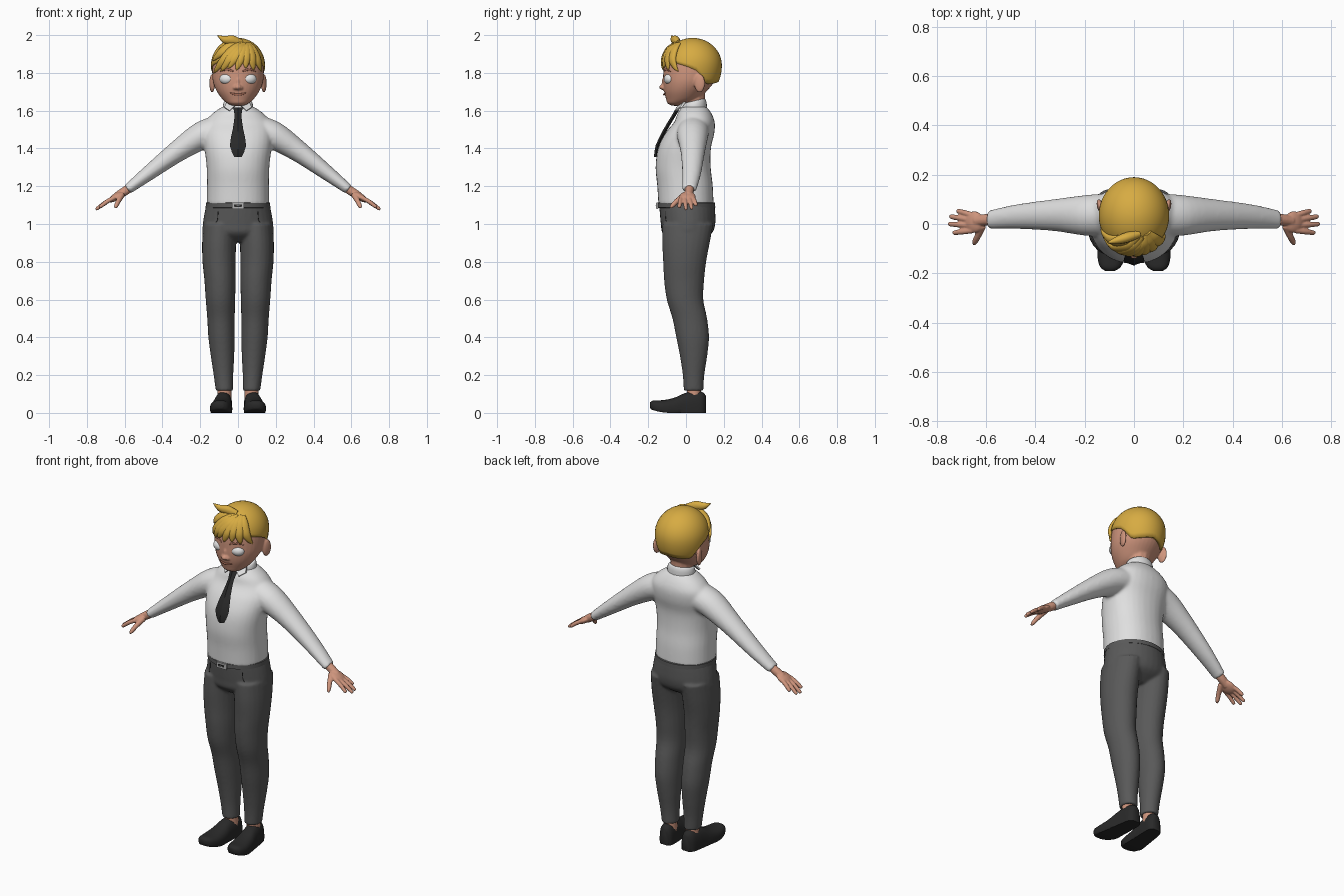
import bpy, bmesh, math
from mathutils import Vector, Matrix

if "Cube" in bpy.data.objects:
    bpy.data.objects.remove(bpy.data.objects["Cube"])

COLORS = {
    "white_shirt": (.74, .74, .74), "grey_cloth": (.10, .10, .10), "black_leather": (.022, .022, .022),
    "blond_hair": (.68, .41, .055), "skin": (.62, .30, .205), "eye_blue": (.10, .34, .68),
    "eye_white": (.85, .85, .85), "lip_brown": (.36, .14, .09), "sole_grey": (.12, .12, .12),
    "buckle_grey": (.45, .45, .45)}
MATS = {}
for key, rgb in COLORS.items():
    MATS[key] = bpy.data.materials.new(key)
    MATS[key].diffuse_color = (*rgb, 1)


def loft(bm, rings, n=24, steps=4, p=2.0):
    """Closed skin over rings (centre, u, v), smoothly interpolated."""
    flat = [[c for vec in r for c in vec] for r in rings]
    fine = []
    for i in range(len(flat) - 1):
        a, b, c, d = flat[max(i - 1, 0)], flat[i], flat[i + 1], flat[min(i + 2, len(flat) - 1)]
        for k in range(steps):
            t = k / steps
            fine.append([.5 * (2 * q + (r - o) * t + (2 * o - 5 * q + 4 * r - s) * t * t
                               + (3 * q - o - 3 * r + s) * t ** 3) for o, q, r, s in zip(a, b, c, d)])
    fine.append(flat[-1])
    loops = []
    for f in fine:
        c, u, v = Vector(f[:3]), Vector(f[3:6]), Vector(f[6:])
        loop = []
        for j in range(n):
            ca, sa = math.cos(2 * math.pi * j / n), math.sin(2 * math.pi * j / n)
            loop.append(bm.verts.new(c + u * math.copysign(abs(ca) ** (2 / p), ca)
                                     + v * math.copysign(abs(sa) ** (2 / p), sa)))
        loops.append(loop)
    faces = [bm.faces.new((A[j], A[(j + 1) % n], B[(j + 1) % n], B[j]))
             for A, B in zip(loops, loops[1:]) for j in range(n)]
    faces += [bm.faces.new(loops[0][::-1]), bm.faces.new(loops[-1])]
    bmesh.ops.recalc_face_normals(bm, faces=faces)


def level(x, y, z, rx, ry):
    return ((x, y, z), (rx, 0, 0), (0, ry, 0))


def tube(bm, pts, radii, ref=(0, 1, 0), flat=1.0, n=12, steps=4):
    pts, rings = [Vector(p) for p in pts], []
    for i, p in enumerate(pts):
        t = (pts[min(i + 1, len(pts) - 1)] - pts[max(i - 1, 0)]).normalized()
        u = t.cross(Vector(ref)).normalized()
        rings.append((p, u * radii[i], u.cross(t) * radii[i] * flat))
    loft(bm, rings, n, steps)


def ball(bm, c, r, rot=Matrix.Identity(4), seg=24):
    m = Matrix.Translation(c) @ rot @ Matrix.Diagonal((*r, 1))
    return bmesh.ops.create_uvsphere(bm, u_segments=seg, v_segments=seg // 2, radius=1, matrix=m)["verts"]


def finish(name, bm, *mats, voxel=0, smooth=5, angle=50):
    me = bpy.data.meshes.new(name)
    bm.to_mesh(me)
    bm.free()
    ob = bpy.data.objects.new(name, me)
    bpy.context.collection.objects.link(ob)
    if voxel:  # blend overlapping volumes into one skin
        mod = ob.modifiers.new("blend", 'REMESH')
        mod.mode, mod.voxel_size = 'VOXEL', voxel
        mod = ob.modifiers.new("soften", 'SMOOTH')
        mod.factor, mod.iterations = .5, smooth
        dg = bpy.context.evaluated_depsgraph_get()
        me = bpy.data.meshes.new_from_object(ob.evaluated_get(dg))
        ob.modifiers.clear()
        ob.data = me
    me.materials.clear()
    for m in mats:
        me.materials.append(MATS[m])
    bpy.ops.object.select_all(action='DESELECT')
    ob.select_set(True)
    bpy.context.view_layer.objects.active = ob
    bpy.ops.object.shade_smooth_by_angle(angle=math.radians(angle))
    return ob


# Shirt: torso and sleeves
bm = bmesh.new()
loft(bm, [level(0, *r) for r in [
    (0, 1.10, .165, .146), (-.005, 1.2, .164, .147), (-.015, 1.3, .166, .146), (-.008, 1.4, .177, .14),
    (.02, 1.48, .185, .13), (.045, 1.54, .172, .107), (.045, 1.585, .135, .09), (.045, 1.62, .085, .065)]],
    32, p=2.2)
for s in (1, -1):
    loft(bm, [((s * x, y, z), (0, ry, 0), (s * .57 * rv, 0, .82 * rv)) for x, y, z, ry, rv in [
        (.09, .04, 1.50, .085, .085), (.19, .035, 1.468, .083, .075), (.32, .036, 1.385, .065, .057),
        (.475, .03, 1.268, .05, .04), (.585, .018, 1.183, .038, .027)]])
finish("shirt", bm, "white_shirt", voxel=.009)

# Collar with two points
bm = bmesh.new()
loft(bm, [((0, .043, z), (r + .005, 0, 0), (0, r - .008, .012)) for z, r in
          [(1.60, .076), (1.63, .074), (1.648, .068), (1.652, .06)]], 28)
for s in (1, -1):
    tri = [(0, -.026, 1.638), (s * .06, .0, 1.645), (s * .072, -.022, 1.615), (s * .045, -.05, 1.597)]
    f = bm.faces.new([bm.verts.new(p) for p in tri])
    top = bmesh.ops.extrude_face_region(bm, geom=[f])["geom"]
    bmesh.ops.translate(bm, vec=(0, -.01, .004), verts=[g for g in top if isinstance(g, bmesh.types.BMVert)])
bmesh.ops.recalc_face_normals(bm, faces=bm.faces)
finish("collar", bm, "white_shirt")

# Tie
bm = bmesh.new()
loft(bm, [((0, y, z), (w, 0, 0), (0, .011, 0)) for z, w, y in [
    (1.618, .027, -.04), (1.575, .018, -.064), (1.5, .028, -.109), (1.415, .043, -.15), (1.355, .02, -.158)]],
    4, steps=2)
finish("tie", bm, "black_leather", angle=20)

# Trousers
bm = bmesh.new()
loft(bm, [level(0, *r) for r in [(0, .905, .13, .07), (.006, .95, .184, .13), (.011, 1.0, .186, .144),
                                 (.008, 1.06, .177, .147), (.004, 1.11, .166, .147)]], 32)
for s in (1, -1):
    loft(bm, [level(s * x, y, z, rx, ry) for x, y, z, rx, ry in [
        (.094, .01, 1.0, .09, .135), (.1, 0, .9, .09, .126), (.1, -.007, .8, .088, .114),
        (.095, -.01, .7, .083, .106), (.093, -.005, .6, .078, .097), (.09, .02, .5, .073, .092),
        (.087, .035, .4, .070, .087), (.082, .04, .3, .062, .072), (.077, .04, .2, .052, .057),
        (.072, .04, .118, .046, .052)]])
finish("trousers", bm, "grey_cloth", voxel=.0075)

# Waistband, buckle and pocket seams
bm = bmesh.new()
loft(bm, [level(0, .002, z, r, r - .018) for z, r in [(1.086, .166), (1.088, .171), (1.112, .17), (1.114, .164)]],
     32, steps=1)
finish("belt", bm, "grey_cloth", angle=30)
for name, size, y, mat in [("buckle", (.066, .012, .034), -.152, "buckle_grey"),
                           ("buckle_slot", (.042, .006, .014), -.157, "black_leather"),
                           ("buckle_pin", (.02, .006, .006), -.159, "buckle_grey")]:
    bm = bmesh.new()
    bmesh.ops.create_cube(bm, matrix=Matrix.Translation((0, y, 1.097)) @ Matrix.Diagonal((*size, 1)))
    bmesh.ops.bevel(bm, geom=bm.edges[:], offset=.002, segments=2, affect='EDGES')
    finish(name, bm, mat)
bm = bmesh.new()
for s in (1, -1):
    tube(bm, [(s * x, .01 - .146 * math.sqrt(1 - (x / .182) ** 2), z) for x, z in
              [(.105, 1.07), (.11, 1.02), (.13, 1.0), (.165, .995)]], [.002] * 4, n=6)
finish("pocket_seams", bm, "black_leather")

for s, side in ((1, "left"), (-1, "right")):
    # Ankle
    bm = bmesh.new()
    tube(bm, [(s * .073, .043, .06), (s * .072, .042, .1), (s * .072, .04, .15)], [.04, .037, .038])
    finish(side + "_ankle", bm, "skin")

    # Shoe: lofted heel to toe, flattened underneath, toe lifted
    bm = bmesh.new()
    loft(bm, [((s * (.08 - .09 * y), y, .025), (w, 0, 0), (0, 0, h - .025)) for y, w, h in [
        (-.19, .02, .04), (-.172, .043, .056), (-.125, .057, .068), (-.06, .055, .085), (-.01, .049, .107),
        (.04, .046, .118), (.085, .04, .115), (.105, .022, .095)]], 32, p=2.5)
    for f in bm.faces:
        low = f.calc_center_median().z < .027
        f.material_index = 1 if low and f.normal.z > -.6 else 0
    for v in bm.verts:
        v.co.z = max(v.co.z, .004) + .02 * max(0, (-v.co.y - .08) / .11) ** 2 - .004
    finish(side + "_shoe", bm, "black_leather", "sole_grey")

    # Hand with four fingers and a thumb
    bm = bmesh.new()
    tube(bm, [(s * .565, .018, 1.197), (s * .60, .017, 1.173), (s * .64, .012, 1.148)], [.024, .024, .022])
    turn = Matrix.Rotation(s * math.radians(32), 4, 'Y')
    ball(bm, (s * .648, .008, 1.143), (.045, .044, .019), turn)
    for y0, x, y1, z in [(.036, .718, .054, 1.098), (.016, .748, .031, 1.08),
                         (-.006, .753, .0, 1.077), (-.026, .734, -.036, 1.088)]:
        a, b = Vector((s * .655, y0, 1.14)), Vector((s * x, y1, z))
        tube(bm, [a, a.lerp(b, .5) + Vector((0, 0, .004)), a.lerp(b, .93), b], [.012, .0115, .0095, .004])
    tube(bm, [(s * .615, -.005, 1.155), (s * .633, -.048, 1.122), (s * .645, -.072, 1.097),
              (s * .65, -.084, 1.085)], [.017, .0135, .0115, .005], ref=(1, 0, 0))
    finish(side + "_hand", bm, "skin", voxel=.004, smooth=3)

# Head with neck, ears and nose
bm = bmesh.new()
loft(bm, [level(0, *r) for r in [
    (-.05, 1.626, .028, .022), (-.043, 1.638, .055, .054), (-.02, 1.66, .082, .085), (-.005, 1.70, .111, .111),
    (.01, 1.74, .129, .131), (.02, 1.78, .136, .141), (.028, 1.84, .135, .146), (.03, 1.90, .122, .133),
    (.032, 1.945, .088, .1), (.033, 1.965, .04, .05)]], 36)
tube(bm, [(0, .045, 1.58), (0, .04, 1.65), (0, .035, 1.72)], [.062, .06, .07])
ball(bm, (0, -.121, 1.725), (.018, .022, .015))
ball(bm, (0, -.113, 1.75), (.009, .016, .03))
for s in (1, -1):
    ball(bm, (s * .137, .072, 1.745), (.013, .03, .05), Matrix.Rotation(s * -.25, 4, 'Z'))
    ball(bm, (s * .015, -.118, 1.721), (.011, .014, .01))
finish("head", bm, "skin", voxel=.0055, smooth=3)

# Eyes: pupil, iris and white by distance from the front pole
bm = bmesh.new()
for s in (1, -1):
    rot = Matrix.Rotation(s * .28, 4, 'Z')
    c = Vector((s * .06, -.089, 1.768))
    verts = set(ball(bm, c, (.038, .029, .027), rot @ Matrix.Rotation(math.pi / 2, 4, 'X')
                     @ Matrix.Identity(4), 32))
    inv = rot.inverted()
    for v in verts:  # swap depth and height radii so the ball is wide and low
        p = inv @ (v.co - c)
        p.z = p.z / .027 * .027
        v.co = c + rot @ p
    for f in bm.faces:
        if f.verts[0] in verts:
            p = inv @ (f.calc_center_median() - c)
            d = math.hypot(p.x / .038, p.z / .029)
            f.material_index = 0 if p.y > 0 or d > .84 else (2 if d < .25 else 1)
finish("eyes", bm, "eye_white", "eye_blue", "black_leather")

# Mouth and eyebrows
bm = bmesh.new()
xs = [-.042, -.028, 0, .028, .042]
tube(bm, [(x, -.009 - .108 * math.sqrt(1 - (x / .107) ** 2), 1.685 + 5 * x * x) for x in xs],
     [.002, .005, .006, .005, .002], flat=.7)
finish("mouth", bm, "lip_brown")
bm = bmesh.new()
for s in (1, -1):
    tube(bm, [(s * x, .026 - .146 * math.sqrt(1 - (x / .137) ** 2), z) for x, z in
              [(.025, 1.808), (.06, 1.818), (.095, 1.806)]], [.004, .006, .002], flat=.6)
finish("eyebrows", bm, "lip_brown")

# Hair cap: rows run from the crown down to a hairline that varies around the head
HC, HR = Vector((0, .035, 1.84)), Vector((.143, .155, .145))
LINE = [(0, 1.88), (45, 1.86), (78, 1.835), (100, 1.81), (122, 1.74), (150, 1.745), (181, 1.755)]
bm = bmesh.new()
N, K, rows = 48, 14, []
crown = bm.verts.new(HC + Vector((0, 0, HR.z)))
for k in range(1, K + 1):
    row = []
    for j in range(N):
        a = 2 * math.pi * j / N
        deg = math.degrees(min(a, 2 * math.pi - a))
        (d0, z0), (d1, z1) = next((p, q) for p, q in zip(LINE, LINE[1:]) if deg <= q[0])
        h = z0 + (z1 - z0) * (deg - d0) / (d1 - d0) - HC.z
        phi = math.acos(h / (HR.z if h > 0 else .19)) * k / K
        rz = HR.z if phi < math.pi / 2 else .19
        row.append(bm.verts.new(HC + Vector((math.sin(a) * math.sin(phi) * HR.x,
                                             -math.cos(a) * math.sin(phi) * HR.y, math.cos(phi) * rz))))
    rows.append(row)
for j in range(N):
    i = (j + 1) % N
    bm.faces.new((crown, rows[0][j], rows[0][i]))
    for A, B in zip(rows, rows[1:]):
        bm.faces.new((A[j], B[j], B[i], A[i]))
bmesh.ops.recalc_face_normals(bm, faces=bm.faces)
hair = finish("hair_cap", bm, "blond_hair")
thick = hair.modifiers.new("thickness", 'SOLIDIFY')
thick.thickness, thick.offset = .018, -1

# Fringe locks lying on the cap, plus a tuft on top
bm = bmesh.new()
for x0, z0, x1, z1, r in [(.02, 1.96, -.126, 1.80, .024), (.035, 1.955, -.088, 1.81, .025),
                          (.04, 1.945, -.05, 1.825, .024), (.05, 1.95, -.008, 1.815, .023),
                          (.05, 1.955, .04, 1.825, .024), (.055, 1.955, .082, 1.815, .025),
                          (.06, 1.955, .122, 1.81, .024), (.0, 1.968, -.132, 1.865, .026)]:
    pts = []
    for t in (0, .3, .65, .9, 1):
        x, z = x0 + (x1 - x0) * t, z0 + (z1 - z0) * t ** 1.3
        e = 1 - (x / HR.x) ** 2 - ((z - HC.z) / HR.z) ** 2
        q = Vector((x, HC.y - HR.y * math.sqrt(max(e, .02)), z)) - HC
        pts.append(HC + q * 1.02)
    tube(bm, pts, [r * k for k in (.4, .95, 1, .55, .1)], ref=pts[2] - HC, flat=.6)
tube(bm, [(.02, -.04, 1.955), (-.03, -.055, 1.972), (-.075, -.068, 1.978), (-.108, -.076, 1.998)],
     [.02, .026, .018, .002], flat=.8)
finish("hair_fringe", bm, "blond_hair")

for m in bpy.data.materials:
    if m.users and not m.is_grease_pencil:
        m.use_nodes = True
        m.node_tree.nodes["Principled BSDF"].inputs["Base Color"].default_value = m.diffuse_color
